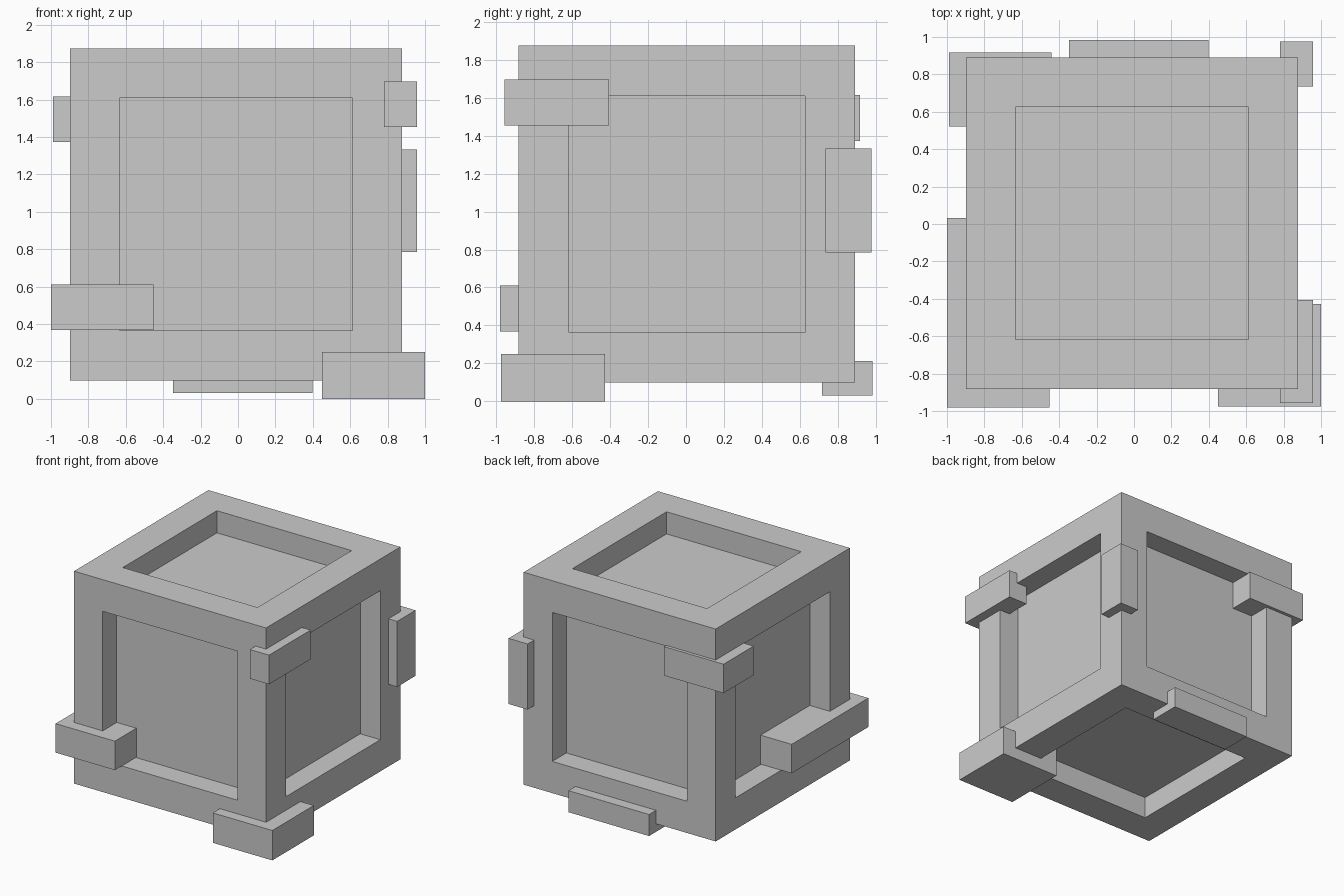
import bpy, bmesh
from mathutils import Vector

if "Cube" in bpy.data.objects:
    bpy.data.objects.remove(bpy.data.objects["Cube"])


def make_box(name, x, y, z, recess=None):
    """Box from axis ranges; recess = (border, depth) sinks a panel into each side."""
    bm = bmesh.new()
    bmesh.ops.create_cube(bm, size=1)
    ranges = (x, y, z)
    size = Vector([b - a for a, b in ranges])
    centre = Vector([(a + b) / 2 for a, b in ranges])
    for v in bm.verts:
        v.co = Vector([c * s for c, s in zip(v.co, size)]) + centre
    if recess:
        border, depth = recess
        panels = list(bm.faces)
        bmesh.ops.inset_individual(bm, faces=panels, thickness=border, use_even_offset=True)
        bmesh.ops.inset_individual(bm, faces=panels, thickness=0, depth=-depth)
    mesh = bpy.data.meshes.new(name)
    bm.to_mesh(mesh)
    bm.free()
    obj = bpy.data.objects.new(name, mesh)
    bpy.context.collection.objects.link(obj)
    return obj


# Crate body with a sunken panel on all six sides
make_box("crate_body", (-0.898, 0.877), (-0.882, 0.891), (0.099, 1.874), recess=(0.265, 0.185))

# Blocks stuck to the edges and corners
blocks = {
    "front_left_block": ((-1.0, -0.452), (-0.98, 0.033), (0.368, 0.61)),
    "front_right_foot": ((0.45, 1.0), (-0.975, -0.427), (0.0, 0.25)),
    "right_upper_block": ((0.78, 0.957), (-0.957, -0.407), (1.453, 1.697)),
    "back_right_block": ((0.78, 0.957), (0.735, 0.977), (0.785, 1.333)),
    "back_left_block": ((-0.99, -0.44), (0.52, 0.918), (1.373, 1.615)),
    "back_bottom_block": ((-0.347, 0.398), (0.717, 0.983), (0.032, 0.212)),
}
for name, extents in blocks.items():
    make_box(name, *extents)
